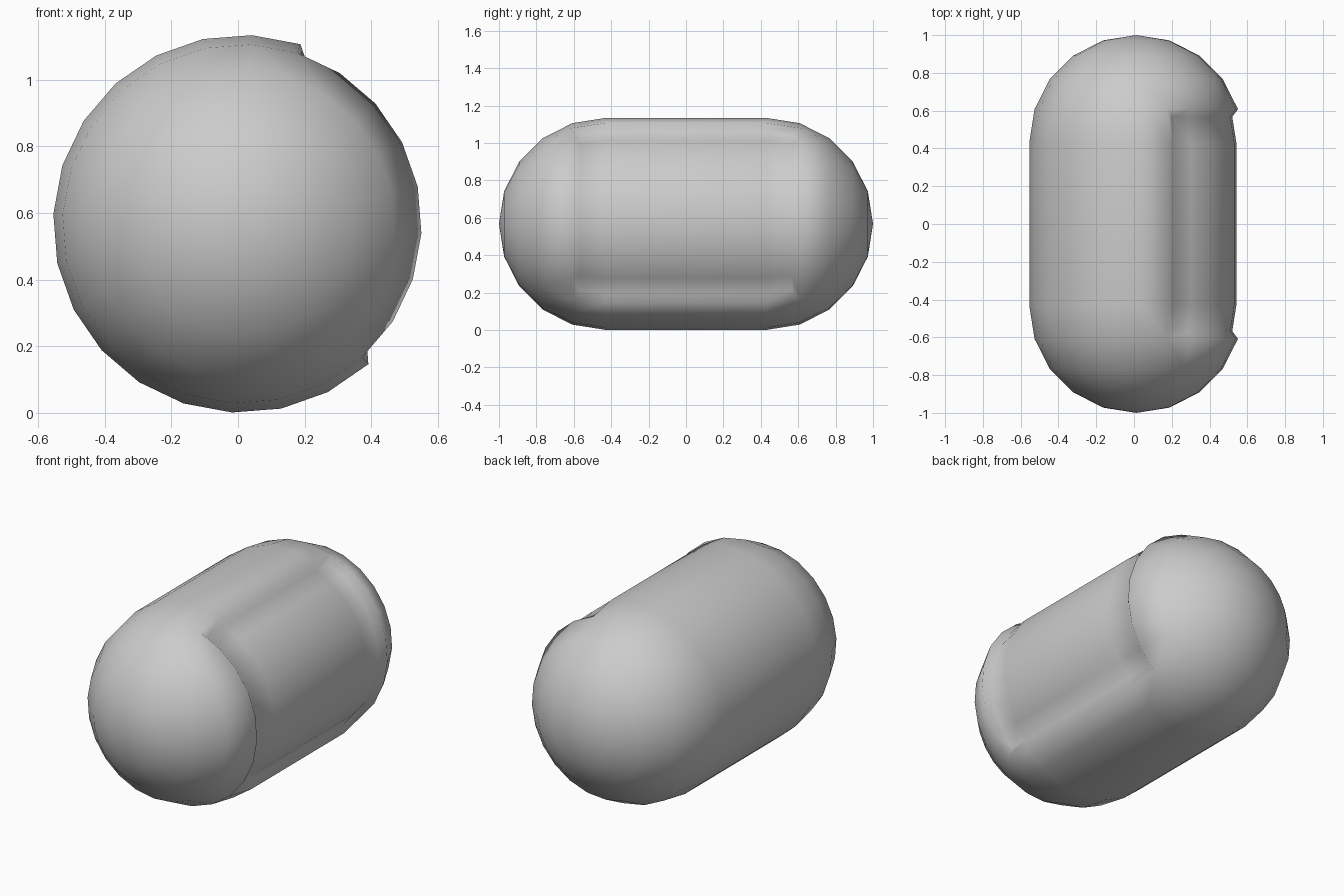
import bpy, bmesh
from math import sin, cos, pi, radians

if "Cube" in bpy.data.objects:
    bpy.data.objects.remove(bpy.data.objects["Cube"])

R, CX, CZ = 0.567, 0.012, 0.5675     # capsule radius and axis position
HALF = 1.0 - R                       # half length of the straight section
SEG, CAP = 24, 5                     # sides around, rings per cap
START = radians(-48)                 # lower edge of the recessed panel

bm = bmesh.new()

# Rings from front pole to back pole, around the y axis
profile = [(-HALF - R * cos(pi / 2 * i / CAP), R * sin(pi / 2 * i / CAP)) for i in range(1, CAP + 1)]
profile += [(-y, r) for y, r in reversed(profile)]
rings = []
for y, r in profile:
    rings.append([bm.verts.new((CX + r * cos(START + 2 * pi * k / SEG), y,
                                CZ + r * sin(START + 2 * pi * k / SEG))) for k in range(SEG)])

# Side walls; remember the faces that form the side panel
panel = []
for i, (a, b) in enumerate(zip(rings, rings[1:])):
    for k in range(SEG):
        n = (k + 1) % SEG
        f = bm.faces.new((a[k], a[n], b[n], b[k]))
        if CAP - 2 <= i <= CAP and k < 8:
            panel.append(f)

# Pole fans
for ring, y in ((rings[0], -1), (rings[-1], 1)):
    pole = bm.verts.new((CX, y, CZ))
    for k in range(SEG):
        bm.faces.new((pole, ring[k], ring[(k + 1) % SEG]))
bmesh.ops.recalc_face_normals(bm, faces=bm.faces[:])

# Recessed panel with a sloping border
bmesh.ops.inset_region(bm, faces=panel, thickness=0.036, depth=-0.036, use_even_offset=True)

for f in bm.faces:
    f.smooth = True
mesh = bpy.data.meshes.new("capsule_body")
bm.to_mesh(mesh)
bm.free()
body = bpy.data.objects.new("capsule_body", mesh)
bpy.context.collection.objects.link(body)
